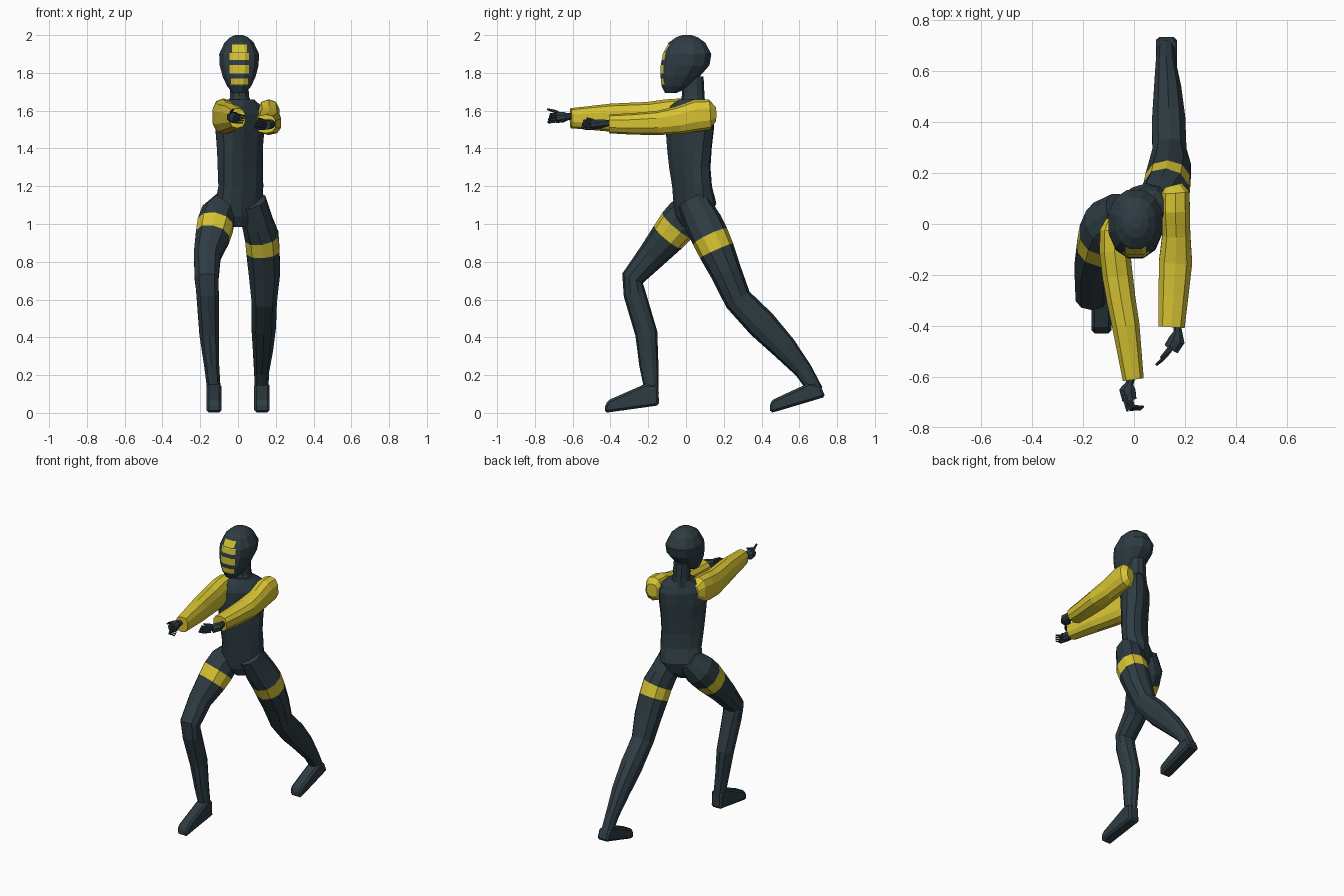
import bpy, bmesh, math
from mathutils import Vector


def material(name, rgb):
    m = bpy.data.materials.new(name)
    m.diffuse_color = (*rgb, 1)
    return m


DARK = material("dark slate", (0.027, 0.045, 0.055))
YELLOW = material("mustard yellow", (0.68, 0.55, 0.033))


def finish(bm, name):
    bmesh.ops.recalc_face_normals(bm, faces=bm.faces)
    me = bpy.data.meshes.new(name)
    bm.to_mesh(me)
    bm.free()
    me.materials.append(DARK)
    me.materials.append(YELLOW)
    ob = bpy.data.objects.new(name, me)
    bpy.context.collection.objects.link(ob)
    return ob


def loft(rings, n=10, power=0.9, yellow=(), bm=None):
    """Skin rings (x, y, z, half width, half depth[, yaw]); rings without yaw follow the path."""
    bm = bm or bmesh.new()
    pts = [Vector(r[:3]) for r in rings]
    loops = []
    for i, r in enumerate(rings):
        if len(r) > 5:
            w = math.radians(r[5])
            u, v = Vector((math.cos(w), math.sin(w), 0)), Vector((-math.sin(w), math.cos(w), 0))
        else:
            t = (pts[min(i + 1, len(pts) - 1)] - pts[max(i - 1, 0)]).normalized()
            u = Vector((1, 0, 0))
            u = (u - t * u.dot(t)).normalized()
            v = t.cross(u)
        loop = []
        for k in range(n):
            a = 2 * math.pi * (k + 0.5) / n
            c, s = math.cos(a), math.sin(a)
            c = math.copysign(abs(c) ** power, c)
            s = math.copysign(abs(s) ** power, s)
            loop.append(bm.verts.new(pts[i] + u * c * r[3] + v * s * r[4]))
        loops.append(loop)
    for i in range(len(loops) - 1):
        for k in range(n):
            q = (k + 1) % n
            f = bm.faces.new((loops[i][k], loops[i][q], loops[i + 1][q], loops[i + 1][k]))
            f.material_index = int(i in yellow)
    for loop, seg in ((loops[0], 0), (loops[-1], len(loops) - 2)):
        bm.faces.new(loop).material_index = int(seg in yellow)
    return bm


# torso, turned about 40 degrees
finish(loft([
    (0.005, 0.025, 0.985, 0.04, 0.04, 35),
    (0.005, 0.04, 1.04, 0.11, 0.075, 35),
    (0.005, 0.047, 1.11, 0.135, 0.088, 35),
    (0.015, 0.032, 1.20, 0.132, 0.076, 36),
    (0.012, 0.02, 1.30, 0.135, 0.078, 38),
    (0.010, 0.018, 1.40, 0.142, 0.082, 42),
    (0.010, 0.02, 1.50, 0.152, 0.088, 43),
    (0.012, 0.022, 1.58, 0.155, 0.088, 43),
    (0.014, 0.025, 1.625, 0.13, 0.072, 43),
    (0.014, 0.03, 1.66, 0.07, 0.06, 40)], 12, 0.8), "torso")

# neck
finish(loft([(0.012, 0.035, 1.62, 0.065, 0.068, 0), (0.008, 0.038, 1.68, 0.052, 0.06, 0),
             (0.006, 0.035, 1.78, 0.05, 0.058, 0)], 10), "neck")

# head: z, front y, back y, half width
prof = [(1.693, -0.112, -0.05, 0.035), (1.73, -0.132, 0.03, 0.066), (1.78, -0.138, 0.075, 0.09),
        (1.84, -0.138, 0.128, 0.106), (1.90, -0.127, 0.138, 0.109), (1.96, -0.095, 0.105, 0.08),
        (1.988, -0.055, 0.065, 0.05), (2.0, -0.02, 0.03, 0.022)]
bm = loft([(0.006, (f + b) / 2, z, w, (b - f) / 2, 0) for z, f, b, w in prof], 12, 0.9)
# mask stripes cut into the face: low z, high z, half width
bars = [(1.738, 1.77, 0.045), (1.797, 1.842, 0.052), (1.868, 1.905, 0.052), (1.909, 1.95, 0.04)]


def cut(co, no):
    bmesh.ops.bisect_plane(bm, geom=bm.verts[:] + bm.edges[:] + bm.faces[:], plane_co=co, plane_no=no)


for lo, hi, w in bars:
    cut((0, 0, lo), (0, 0, 1))
    cut((0, 0, hi), (0, 0, 1))
for w in (0.04, 0.045, 0.052):
    cut((0.007 + w, 0, 0), (1, 0, 0))
    cut((0.007 - w, 0, 0), (1, 0, 0))
for f in bm.faces:
    c = f.calc_center_median()
    if c.y < -0.05 and any(lo < c.z < hi and abs(c.x - 0.007) < w for lo, hi, w in bars):
        f.material_index = 1
finish(bm, "head")

# legs with a yellow thigh band
finish(loft([
    (-0.05, 0.05, 1.12, 0.07, 0.08), (-0.105, 0.0, 1.045, 0.095, 0.105),
    (-0.120, -0.045, 0.994, 0.099, 0.104), (-0.135, -0.095, 0.932, 0.093, 0.095),
    (-0.163, -0.18, 0.832, 0.074, 0.077), (-0.166, -0.283, 0.712, 0.066, 0.06),
    (-0.161, -0.272, 0.63, 0.062, 0.059), (-0.153, -0.21, 0.42, 0.054, 0.059),
    (-0.140, -0.197, 0.257, 0.042, 0.051), (-0.125, -0.18, 0.10, 0.036, 0.036)],
    10, 0.9, {2}), "front_leg")
finish(loft([
    (0.07, 0.035, 1.12, 0.08, 0.085), (0.105, 0.095, 1.0, 0.085, 0.1),
    (0.126, 0.128, 0.932, 0.093, 0.1), (0.132, 0.162, 0.858, 0.092, 0.096),
    (0.140, 0.212, 0.745, 0.087, 0.083), (0.139, 0.275, 0.60, 0.07, 0.074),
    (0.136, 0.40, 0.47, 0.068, 0.08), (0.132, 0.52, 0.345, 0.056, 0.067),
    (0.125, 0.62, 0.227, 0.042, 0.048), (0.125, 0.69, 0.115, 0.036, 0.038)],
    10, 0.9, {2}), "back_leg")


# feet: side outlines extruded across the width
def foot(name, x, w, outline):
    bm = bmesh.new()
    f = bm.faces.new([bm.verts.new((x - w, y, z)) for y, z in outline])
    g = bmesh.ops.extrude_face_region(bm, geom=[f])
    bmesh.ops.translate(bm, vec=(2 * w, 0, 0), verts=[v for v in g["geom"] if isinstance(v, bmesh.types.BMVert)])
    ob = finish(bm, name)
    b = ob.modifiers.new("bevel", 'BEVEL')
    b.width, b.segments = 0.012, 1


foot("front_foot", -0.127, 0.039, [(-0.142, 0.04), (-0.148, 0.15), (-0.212, 0.155), (-0.405, 0.07),
                                   (-0.428, 0.045), (-0.43, 0.0)])
foot("back_foot", 0.127, 0.041, [(0.738, 0.085), (0.71, 0.15), (0.65, 0.158), (0.46, 0.07),
                                 (0.444, 0.05), (0.445, 0.0), (0.48, 0.008)])

# sleeved arms reaching forward
ALL = set(range(9))
finish(loft([
    (-0.075, 0.02, 1.58, 0.035, 0.045), (-0.077, -0.02, 1.58, 0.058, 0.085),
    (-0.076, -0.10, 1.57, 0.062, 0.09), (-0.065, -0.20, 1.56, 0.062, 0.086),
    (-0.05, -0.30, 1.562, 0.059, 0.08), (-0.032, -0.40, 1.563, 0.056, 0.074),
    (-0.003, -0.61, 1.56, 0.043, 0.053)], 10, 0.8, ALL), "right_arm")
finish(loft([
    (0.155, 0.152, 1.58, 0.035, 0.045), (0.162, 0.125, 1.58, 0.057, 0.08),
    (0.162, 0.06, 1.575, 0.06, 0.085), (0.166, -0.04, 1.55, 0.057, 0.074),
    (0.163, -0.15, 1.535, 0.068, 0.064), (0.155, -0.28, 1.53, 0.061, 0.057),
    (0.147, -0.405, 1.53, 0.054, 0.05)], 10, 0.8, ALL), "left_arm")


# hands: wrist and palm, four curled fingers, thumb
def hand(name, path, bend, tip, thumb):
    bm = loft(path, 8)
    base = Vector(path[-1][:3])
    bend, tip = Vector(bend), Vector(tip)
    for i in range(4):
        off = Vector((0.004 * i - 0.006, 0.004 * i - 0.006, 0.013 * (i - 1.5)))
        loft([(*(base + off), 0.009, 0.008), (*(bend + off), 0.008, 0.008),
              (*(tip + off * 0.9), 0.005, 0.005)], 6, 1, (), bm)
    loft([(*Vector(path[2][:3]), 0.012, 0.012), (*thumb[0], 0.009, 0.009), (*thumb[1], 0.005, 0.005)],
         6, 1, (), bm)
    finish(bm, name)


hand("right_hand", [(-0.010, -0.60, 1.57, 0.016, 0.017), (-0.018, -0.627, 1.568, 0.017, 0.02),
                    (-0.026, -0.65, 1.566, 0.034, 0.03), (-0.018, -0.69, 1.562, 0.03, 0.03)],
     (-0.008, -0.722, 1.56), (0.032, -0.722, 1.553),
     ((-0.035, -0.69, 1.595), (-0.025, -0.735, 1.608)))
hand("left_hand", [(0.168, -0.395, 1.535, 0.016, 0.017), (0.172, -0.422, 1.533, 0.018, 0.02),
                   (0.168, -0.455, 1.53, 0.034, 0.026), (0.146, -0.49, 1.525, 0.032, 0.026)],
     (0.118, -0.525, 1.525), (0.092, -0.548, 1.53),
     ((0.13, -0.50, 1.55), (0.105, -0.525, 1.56)))
